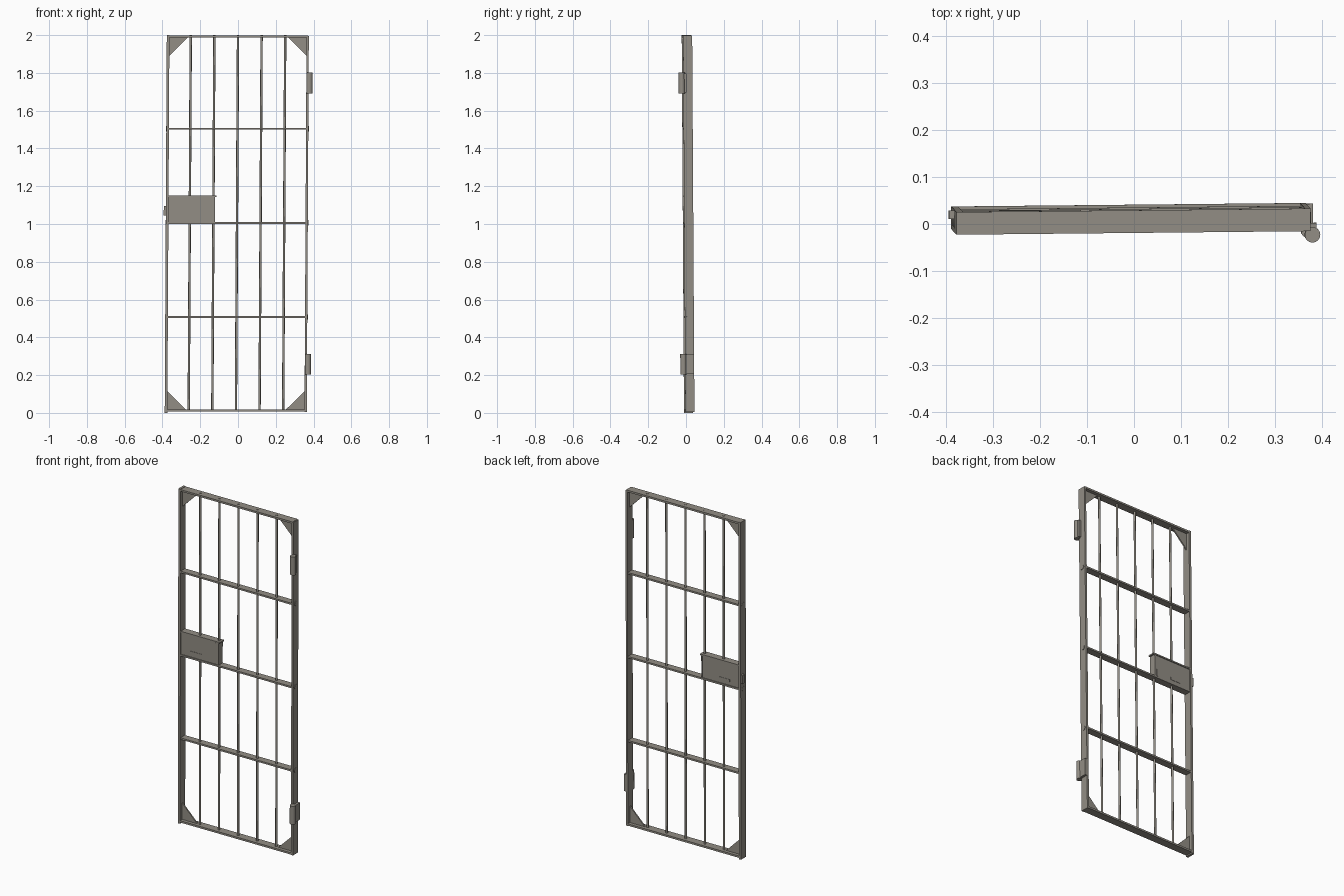
import bpy, bmesh, math
from mathutils import Matrix, Vector

if "Cube" in bpy.data.objects:
    bpy.data.objects.remove(bpy.data.objects["Cube"])

steel = bpy.data.materials.new("weathered grey steel")
steel.diffuse_color = (0.29, 0.27, 0.235, 1)
steel.use_nodes = True
steel.node_tree.nodes["Principled BSDF"].inputs["Base Color"].default_value = steel.diffuse_color


def finish(bm, name):
    """Apply the slight lean and yaw of the old door, then make the object."""
    for v in bm.verts:
        t = v.co.z - 2
        v.co.y += 0.005 - 0.006 * t + 0.010 * v.co.x
        v.co.x += 0.0055 * t
    bmesh.ops.recalc_face_normals(bm, faces=bm.faces)
    me = bpy.data.meshes.new(name)
    bm.to_mesh(me)
    bm.free()
    me.materials.append(steel)
    ob = bpy.data.objects.new(name, me)
    bpy.context.collection.objects.link(ob)
    return ob


def box(name, x0, x1, y0, y1, z0, z1):
    bm = bmesh.new()
    bmesh.ops.create_cube(bm, size=1)
    for v in bm.verts:
        v.co = Vector((x0 if v.co.x < 0 else x1,
                       y0 if v.co.y < 0 else y1,
                       z0 if v.co.z < 0 else z1))
    return finish(bm, name)


def rod(name, centre, r, length, axis='Z', sides=12):
    rot = {'Z': Matrix(), 'X': Matrix.Rotation(math.pi / 2, 4, 'Y'),
           'Y': Matrix.Rotation(math.pi / 2, 4, 'X')}[axis]
    bm = bmesh.new()
    bmesh.ops.create_cone(bm, cap_ends=True, segments=sides, radius1=r, radius2=r,
                          depth=length, matrix=Matrix.Translation(centre) @ rot)
    for f in bm.faces:
        f.smooth = len(f.verts) == 4
    for e in bm.edges:
        e.smooth = all(len(f.verts) == 4 for f in e.link_faces)
    return finish(bm, name)


def gusset(name, sx, x, z, sz, size=0.105):
    """Triangular corner plate in the middle of the frame depth."""
    bm = bmesh.new()
    pts = [(x, z), (x - sx * size, z), (x, z - sz * size)]
    f = bm.faces.new([bm.verts.new((px, -0.004, pz)) for px, pz in pts])
    ext = bmesh.ops.extrude_face_region(bm, geom=[f])
    bmesh.ops.translate(bm, vec=(0, 0.008, 0),
                        verts=[g for g in ext['geom'] if isinstance(g, bmesh.types.BMVert)])
    finish(bm, name)


D = 0.024  # half depth of the flat bars

# Outer frame
box("left_stile", -0.377, -0.363, -D, D, 0.0, 2.0)
box("right_stile", 0.363, 0.375, -D, D, 0.006, 1.996)
box("top_rail", -0.370, 0.370, -D, D, 1.987, 1.998)
box("bottom_rail", -0.370, 0.370, -D, D, 0.008, 0.019)

# Cross rails and the rivets where they meet the stiles
for i, z in enumerate((0.508, 1.006, 1.504)):
    box(f"cross_rail_{i}", -0.365, 0.365, -0.021, 0.021, z - 0.005, z + 0.005)
    for sx in (-1, 1):
        rod(f"rail_rivet_{i}_{sx}", (sx * 0.375, 0, z), 0.014, 0.006, 'X')

# Round vertical bars, with ends showing through the rails
for i in range(5):
    x = -0.25 + 0.125 * i
    rod(f"vertical_bar_{i}", (x, 0, 1.004), 0.0062, 1.992)

# Corner plates
for sx in (-1, 1):
    gusset(f"top_gusset_{sx}", sx, sx * 0.366, 1.992, 1)
    gusset(f"bottom_gusset_{sx}", sx, sx * 0.366, 0.014, -1)

# Lock box between the stile and the second bar
box("lock_box", -0.365, -0.119, -0.016, 0.016, 1.006, 1.146)
box("lock_top_flange", -0.367, -0.108, -0.021, 0.021, 1.142, 1.150)
box("lock_side_flange", -0.122, -0.116, -0.020, 0.020, 1.006, 1.146)
for s in (-1, 1):
    box(f"lock_strip_{s}", -0.139, -0.131, s * 0.016 - 0.002, s * 0.016 + 0.002, 1.015, 1.140)
    box(f"lock_slot_plate_{s}", -0.30, -0.23, s * 0.016 - 0.002, s * 0.016 + 0.002, 1.030, 1.046)
box("lock_bolt", -0.388, -0.363, 0.004, 0.022, 1.045, 1.095)

# Hinges on the right stile
for name, z0, z1, back in (("lower", 0.203, 0.312, 0.024), ("upper", 1.692, 1.802, -0.008)):
    rod(f"{name}_hinge_barrel", (0.380, -0.033, (z0 + z1) / 2), 0.0165, z1 - z0, 'Z', 16)
    box(f"{name}_hinge_leaf", 0.366, 0.389, -0.033, back, z0 + 0.004, z1 - 0.004)
